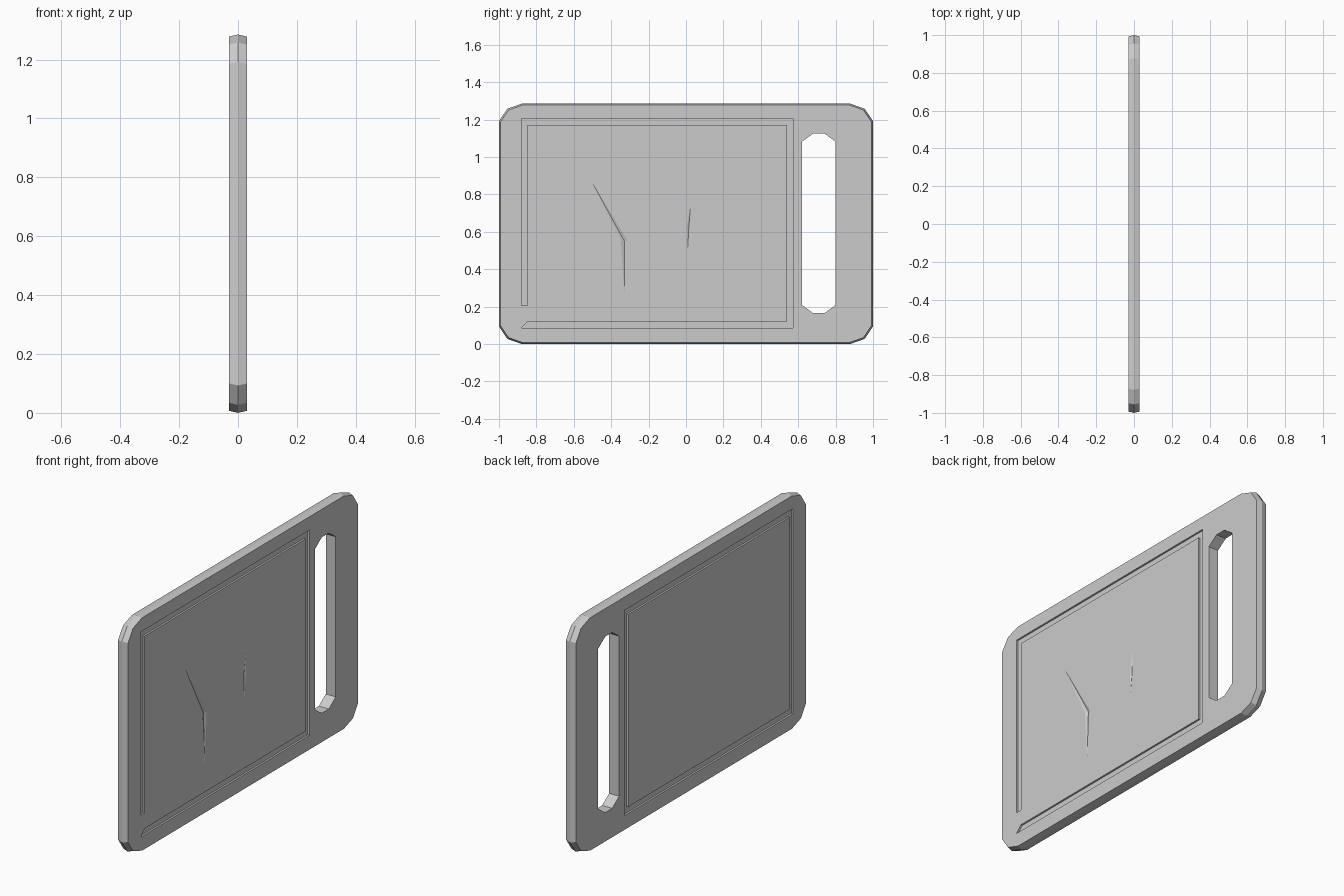
import bpy, bmesh

if "Cube" in bpy.data.objects:
    bpy.data.objects.remove(bpy.data.objects["Cube"])

HALF = 0.03          # half thickness of the board
TOP = 1.285


def new_object(name, verts, faces):
    mesh = bpy.data.meshes.new(name)
    mesh.from_pydata(verts, [], faces)
    bm = bmesh.new()
    bm.from_mesh(mesh)
    bmesh.ops.recalc_face_normals(bm, faces=bm.faces)
    bm.to_mesh(mesh)
    bm.free()
    ob = bpy.data.objects.new(name, mesh)
    bpy.context.collection.objects.link(ob)
    return ob


def loft(name, loops):
    """Skin equal-length closed loops of (x, y, z) and cap both ends."""
    n = len(loops[0])
    faces = [tuple(range(n)), tuple(range((len(loops) - 1) * n, len(loops) * n))]
    for k in range(len(loops) - 1):
        for i in range(n):
            j = (i + 1) % n
            faces.append((k * n + i, k * n + j, (k + 1) * n + j, (k + 1) * n + i))
    return new_object(name, [v for loop in loops for v in loop], faces)


def rounded(y0, y1, z0, z1, steps):
    """Symmetric chamfered outline; steps are corner offsets (dy, dz)."""
    pts = [(y0 + a, z0 + b) for a, b in steps]
    pts += [(y1 - a, z0 + b) for a, b in reversed(steps)]
    pts += [(y1 - a, z1 - b) for a, b in steps]
    pts += [(y0 + a, z1 - b) for a, b in reversed(steps)]
    return pts


def channel(name, pairs, x0, x1, closed):
    """Square groove cutter through (outer, inner) corner pairs."""
    verts = []
    for (oy, oz), (iy, iz) in pairs:
        verts += [(x0, oy, oz), (x1, oy, oz), (x1, iy, iz), (x0, iy, iz)]
    n = len(pairs)
    faces = [] if closed else [(0, 1, 2, 3), tuple(range(4 * n - 4, 4 * n))]
    for k in range(n if closed else n - 1):
        a, b = 4 * k, 4 * ((k + 1) % n)
        for i in range(4):
            j = (i + 1) % 4
            faces.append((a + i, a + j, b + j, b + i))
    return new_object(name, verts, faces)


def nick(name, a, b, c, width, depth, side):
    """Tapered V cut running a-b-c, deepest at b."""
    x = side * HALF
    verts = [(x, *a), (x, b[0] - width, b[1]), (x, *c), (x, b[0] + width, b[1]),
             (x - side * depth, *b), (x + side * 0.02, *b)]
    faces = [(i, (i + 1) % 4, p) for i in range(4) for p in (4, 5)]
    return new_object(name, verts, faces)


# Board body with a slight ridge around the middle of its edge
steps = [(0, 0.093), (0.045, 0.027), (0.122, 0)]
mid = rounded(-1, 1, 0, TOP, steps)
e = 0.007
face = rounded(-1 + e, 1 - e, e, TOP - e, steps)
board = loft("cutting_board", [[(x, y, z) for y, z in o] for x, o in
                               ((-HALF, face), (0, mid), (HALF, face))])

# Handle slot
slot = rounded(0.62, 0.80, 0.165, 1.125, [(0, 0.043), (0.06, 0)])
cutters = [loft("handle_slot", [[(x, y, z) for y, z in slot] for x in (-0.1, 0.1)])]

# Juice grooves: full loop on one face, broken at a corner on the other
bl = ((-0.88, 0.085), (-0.848, 0.12))
br = ((0.572, 0.085), (0.54, 0.12))
tr = ((0.572, 1.205), (0.54, 1.17))
tl = ((-0.88, 1.205), (-0.848, 1.17))
end = ((-0.88, 0.205), (-0.848, 0.205))
DEPTH = 0.01
cutters.append(channel("groove_left", [bl, br, tr, tl], -0.06, -HALF + DEPTH, True))
cutters.append(channel("groove_right", [bl, br, tr, tl, end], HALF - DEPTH, 0.06, False))

# Knife marks
cutters.append(nick("long_mark", (-0.51, 0.88), (-0.33, 0.55), (-0.33, 0.27), 0.018, 0.008, 1))
cutters.append(nick("short_mark", (0.025, 0.75), (0.015, 0.62), (0.008, 0.49), 0.01, 0.005, 1))

for c in cutters:
    c.hide_render = True
    m = board.modifiers.new(c.name, 'BOOLEAN')
    m.operation = 'DIFFERENCE'
    m.solver = 'EXACT'
    m.object = c

# Bake the cuts and clear the cutters
dg = bpy.context.evaluated_depsgraph_get()
dg.update()
baked = bpy.data.meshes.new_from_object(board.evaluated_get(dg))
board.modifiers.clear()
board.data = baked
for c in cutters:
    bpy.data.objects.remove(c)
